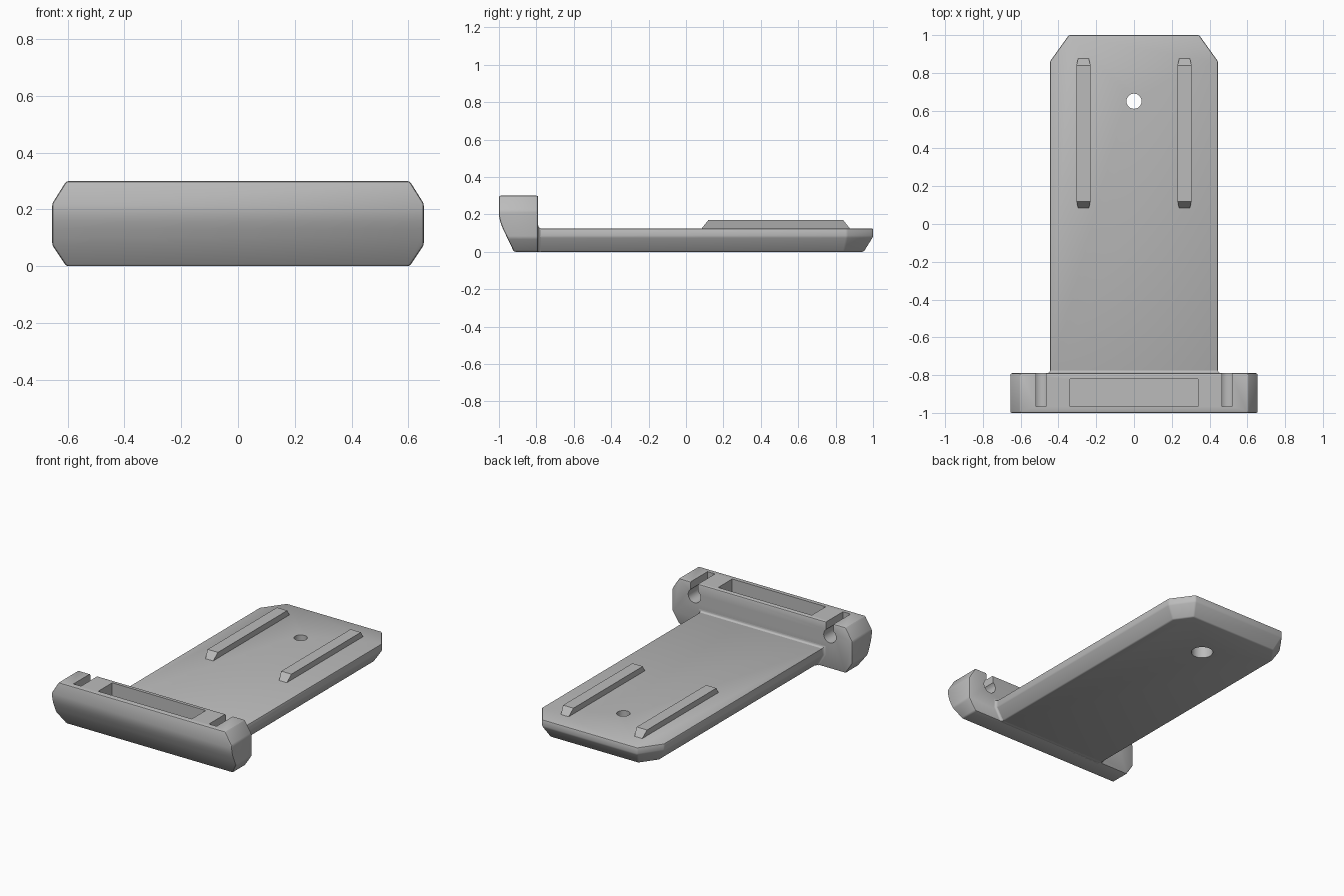
import bpy, bmesh, math
from mathutils import Vector

cube = bpy.data.objects.get("Cube")
if cube:
    bpy.data.objects.remove(cube, do_unlink=True)

grey = bpy.data.materials.new("light grey")
grey.use_nodes = True
colour = (0.5, 0.5, 0.5, 1)
grey.diffuse_color = colour
grey.node_tree.nodes["Principled BSDF"].inputs["Base Color"].default_value = colour


def loft(name, rings):
    """Join equal-length closed rings of points into a capped solid."""
    bm = bmesh.new()
    loops = [[bm.verts.new(p) for p in ring] for ring in rings]
    for a, b in zip(loops, loops[1:]):
        for i in range(len(a)):
            j = (i + 1) % len(a)
            bm.faces.new((a[i], a[j], b[j], b[i]))
    bm.faces.new(loops[0][::-1])
    bm.faces.new(loops[-1])
    bmesh.ops.recalc_face_normals(bm, faces=bm.faces)
    mesh = bpy.data.meshes.new(name)
    bm.to_mesh(mesh)
    bm.free()
    mesh.materials.append(grey)
    obj = bpy.data.objects.new(name, mesh)
    bpy.context.collection.objects.link(obj)
    return obj


def box(name, x0, x1, y0, y1, z0, z1):
    return loft(name, [[(x0, y0, z), (x1, y0, z), (x1, y1, z), (x0, y1, z)] for z in (z0, z1)])


def rod(name, start, end, radius, sides=40):
    """Cylinder between two points."""
    start, end = Vector(start), Vector(end)
    turn = (end - start).to_track_quat('Z', 'Y')
    angles = [math.tau * i / sides for i in range(sides)]
    return loft(name, [[p + turn @ Vector((radius * math.cos(a), radius * math.sin(a), 0))
                        for a in angles] for p in (start, end)])


def activate(obj):
    bpy.ops.object.select_all(action='DESELECT')
    obj.select_set(True)
    bpy.context.view_layer.objects.active = obj


def boolean(obj, tool, operation='DIFFERENCE'):
    activate(obj)
    mod = obj.modifiers.new("boolean", 'BOOLEAN')
    mod.operation, mod.solver, mod.object = operation, 'EXACT', tool
    bpy.ops.object.modifier_apply(modifier=mod.name)
    bpy.data.objects.remove(tool, do_unlink=True)


def bevel(obj, width):
    activate(obj)
    mod = obj.modifiers.new("bevel", 'BEVEL')
    mod.width, mod.segments, mod.use_clamp_overlap = width, 2, False
    mod.limit_method, mod.angle_limit = 'ANGLE', math.radians(28)
    bpy.ops.object.modifier_apply(modifier=mod.name)


def smooth(obj, degrees=29):
    activate(obj)
    bpy.ops.object.shade_smooth_by_angle(angle=math.radians(degrees))


def mirrored(half):
    """Complete a right-hand outline by reflecting it in x."""
    return half + [(-x, v) for x, v in reversed(half)]


# Base plate: clipped far corners and sloping underside edges
BACK = -0.815
top = mirrored([(0.445, BACK), (0.445, 0.86), (0.345, 1)])
low = mirrored([(0.395, BACK), (0.395, 0.844), (0.319, 0.95)])
plate = loft("base_plate", [[(x, y, z) for x, y in ring]
                            for ring, z in ((low, 0), (top, 0.08), (top, 0.125))])
bevel(plate, 0.007)
boolean(plate, rod("hole_cutter", (0, 0.65, -0.1), (0, 0.65, 0.2), 0.04))
boolean(plate, rod("counterbore_cutter", (0, 0.65, -0.1), (0, 0.65, 0.09), 0.066))
smooth(plate)

# Head block: octagonal front with a softly bent slope under the front face
octagon = mirrored([(0.605, 0), (0.655, 0.075), (0.655, 0.22), (0.605, 0.3)])
head = loft("head_block", [[(x, y, z) for x, z in octagon] for y in (-1, -0.79)])
bend = []
for i in range(5):
    t = i / 4
    bend.append(Vector((-1, 0.2)) * (1 - t) ** 2 + Vector((-1, 0.165)) * 2 * t * (1 - t)
                + Vector((-0.968, 0.1)) * t * t)
side = [(-1.0, 0.5)] + [tuple(p) for p in bend] + [(-0.872, -0.1), (-0.5, -0.1), (-0.5, 0.5)]
boolean(head, loft("slope_tool", [[(x, y, z) for y, z in side] for x in (-1, 1)]), 'INTERSECT')
bevel(head, 0.009)

# Long pocket and the two keyhole channels in the head
boolean(head, box("pocket_cutter", -0.34, 0.34, -0.965, -0.82, 0.12, 0.4))
for s in (-1, 1):
    x = s * 0.4925
    boolean(head, rod("channel_cutter", (x, -0.965, 0.215), (x, -0.7, 0.215), 0.045))
    boolean(head, box("neck_cutter", x - 0.0275, x + 0.0275, -0.965, -0.7, 0.215, 0.4))
smooth(head)

# Small fillet where the plate meets the head
rings = []
for i in range(5):
    a = math.radians(90) * i / 4
    grow, y = 0.015 * (1 - math.sin(a)), -0.775 - 0.015 * math.cos(a)
    half = [(0.395 + grow, 0), (0.445 + grow, 0.08), (0.445 + grow, 0.125 + grow)]
    rings.append([(x, y, z) for x, z in mirrored(half)])
smooth(loft("plate_fillet", rings))

# Two undercut guide rails with sloping ends
for s, label in ((1, "left"), (-1, "right")):
    levels = []
    for width, inset, z in ((0.027, 0, 0.12), (0.0375, 0.04, 0.17)):
        levels.append([(s * 0.2675 + dx * width, y, z) for dx, y in
                       ((-1, 0.08 + inset), (1, 0.08 + inset),
                        (1, 0.88 - inset), (-1, 0.88 - inset))])
    loft(label + "_guide_rail", levels)
